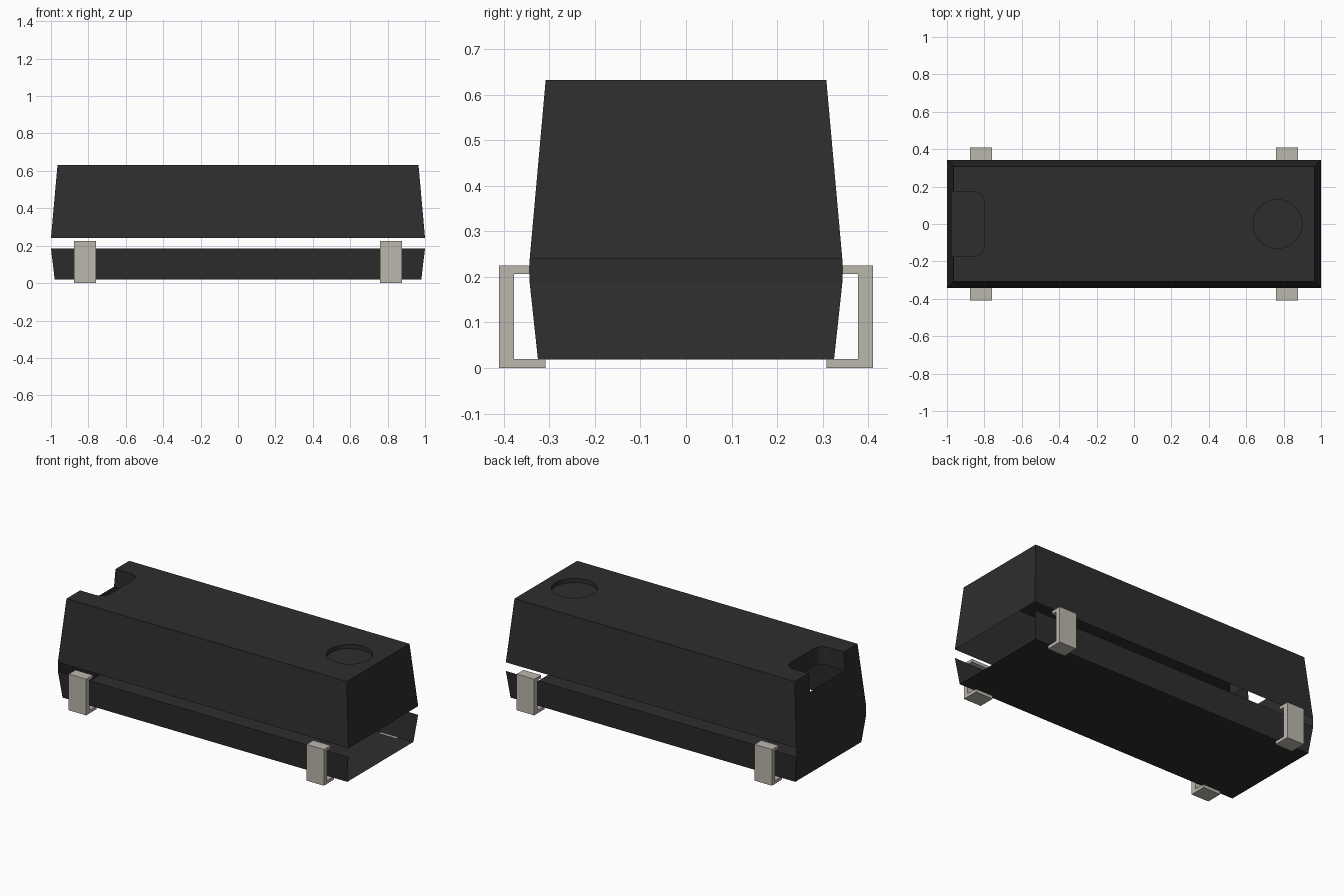
import bpy, bmesh, math
from mathutils import Vector

cube = bpy.data.objects.get("Cube")
if cube:
    bpy.data.objects.remove(cube, do_unlink=True)


def material(name, rgb, rough):
    m = bpy.data.materials.new(name)
    m.use_nodes = True
    m.diffuse_color = (*rgb, 1)
    bsdf = m.node_tree.nodes["Principled BSDF"]
    bsdf.inputs["Base Color"].default_value = (*rgb, 1)
    bsdf.inputs["Roughness"].default_value = rough
    return m


BLACK = material("black plastic", (0.027, 0.027, 0.027), 0.6)
METAL = material("grey metal", (0.50, 0.475, 0.42), 0.5)


def finish(bm, name, mat):
    bmesh.ops.remove_doubles(bm, verts=bm.verts, dist=0.0001)
    bmesh.ops.recalc_face_normals(bm, faces=bm.faces)
    mesh = bpy.data.meshes.new(name)
    bm.to_mesh(mesh)
    bm.free()
    mesh.materials.append(mat)
    obj = bpy.data.objects.new(name, mesh)
    bpy.context.collection.objects.link(obj)
    return obj


def face(bm, points):
    return bm.faces.new([bm.verts.new(p) for p in points])


def ring(hx, hy, z):
    """Corners in order: front left end, front right end, back right, back left."""
    return [Vector((sx * hx, sy * hy, z))
            for sx, sy in ((-1, -1), (1, -1), (1, 1), (-1, 1))]


def wall(bm, low, high, side):
    a, b = side, (side + 1) % 4
    face(bm, (low[a], low[b], high[b], high[a]))


def loop_edges(bm, points):
    vs = [bm.verts.new(p) for p in points]
    return [bm.edges.new((vs[i], vs[i - 1])) for i in range(len(vs))]


# Levels of the tapered body
floor = ring(0.98, 0.325, 0.019)
lower_rim = ring(1.0, 0.343, 0.186)
upper_rim = ring(1.0, 0.343, 0.24)
top = ring(0.965, 0.308, 0.632)
TOP_Z, NOTCH_Z, NOTCH_Y, RADIUS = 0.632, 0.52, 0.174, 0.06
FRONT, RIGHT_END, BACK, LEFT_END = range(4)

# Notch outline, running from the -y side to the +y side
notch = [(-0.965, -NOTCH_Y)]
for sign in (-1, 1):
    arc = []
    for i in range(9):
        a = math.pi / 2 * i / 8
        arc.append((-0.80 - RADIUS + RADIUS * math.sin(a),
                    sign * (NOTCH_Y - RADIUS + RADIUS * math.cos(a))))
    notch += arc if sign < 0 else arc[::-1]
notch.append((-0.965, NOTCH_Y))
notch_top = [Vector((x, y, TOP_Z)) for x, y in notch]
notch_low = [Vector((x, y, NOTCH_Z)) for x, y in notch]
notch_low[0].x = notch_low[-1].x = -0.975

# Round dent marking one end
dent = [Vector((0.768 + 0.13 * math.cos(a), 0.13 * math.sin(a), TOP_Z))
        for a in (math.tau * i / 48 for i in range(48))]
dent_low = [p - Vector((0, 0, 0.025)) for p in dent]

# Upper shell: pierced top, tapered walls, notch walls and dent
bm = bmesh.new()
edges = loop_edges(bm, top + notch_top[::-1]) + loop_edges(bm, dent)
bmesh.ops.triangle_fill(bm, edges=edges, use_beauty=True, normal=(0, 0, 1))
for side in (FRONT, RIGHT_END, BACK):
    wall(bm, upper_rim, top, side)
face(bm, (upper_rim[3], upper_rim[0], top[0], notch_top[0],
          notch_low[0], notch_low[-1], notch_top[-1], top[3]))
for i in range(len(notch) - 1):
    face(bm, (notch_low[i], notch_low[i + 1], notch_top[i + 1], notch_top[i]))
for i in range(len(dent)):
    face(bm, (dent[i - 1], dent[i], dent_low[i], dent_low[i - 1]))
face(bm, dent_low)
finish(bm, "upper_shell", BLACK)

# Lower tray: open at the +x end, its -x wall reaches the upper shell
bm = bmesh.new()
face(bm, floor[::-1])
for side in (FRONT, BACK, LEFT_END):
    wall(bm, floor, lower_rim, side)
wall(bm, lower_rim, upper_rim, LEFT_END)
finish(bm, "lower_tray", BLACK)

# Four bent pins with a C-shaped profile
profile = [(0.343, 0.225), (0.41, 0.225), (0.41, 0), (0.308, 0),
           (0.308, 0.02), (0.378, 0.02), (0.378, 0.206), (0.343, 0.206)]
for y_name, sy in (("front", -1), ("back", 1)):
    for x_name, sx in (("right", -1), ("left", 1)):
        bm = bmesh.new()
        start = face(bm, [(sx * 0.818 - 0.06, sy * y, z) for y, z in profile])
        out = bmesh.ops.extrude_face_region(bm, geom=[start], use_keep_orig=True)
        moved = [g for g in out["geom"] if isinstance(g, bmesh.types.BMVert)]
        bmesh.ops.translate(bm, verts=moved, vec=(0.12, 0, 0))
        finish(bm, f"{y_name}_{x_name}_pin", METAL)
